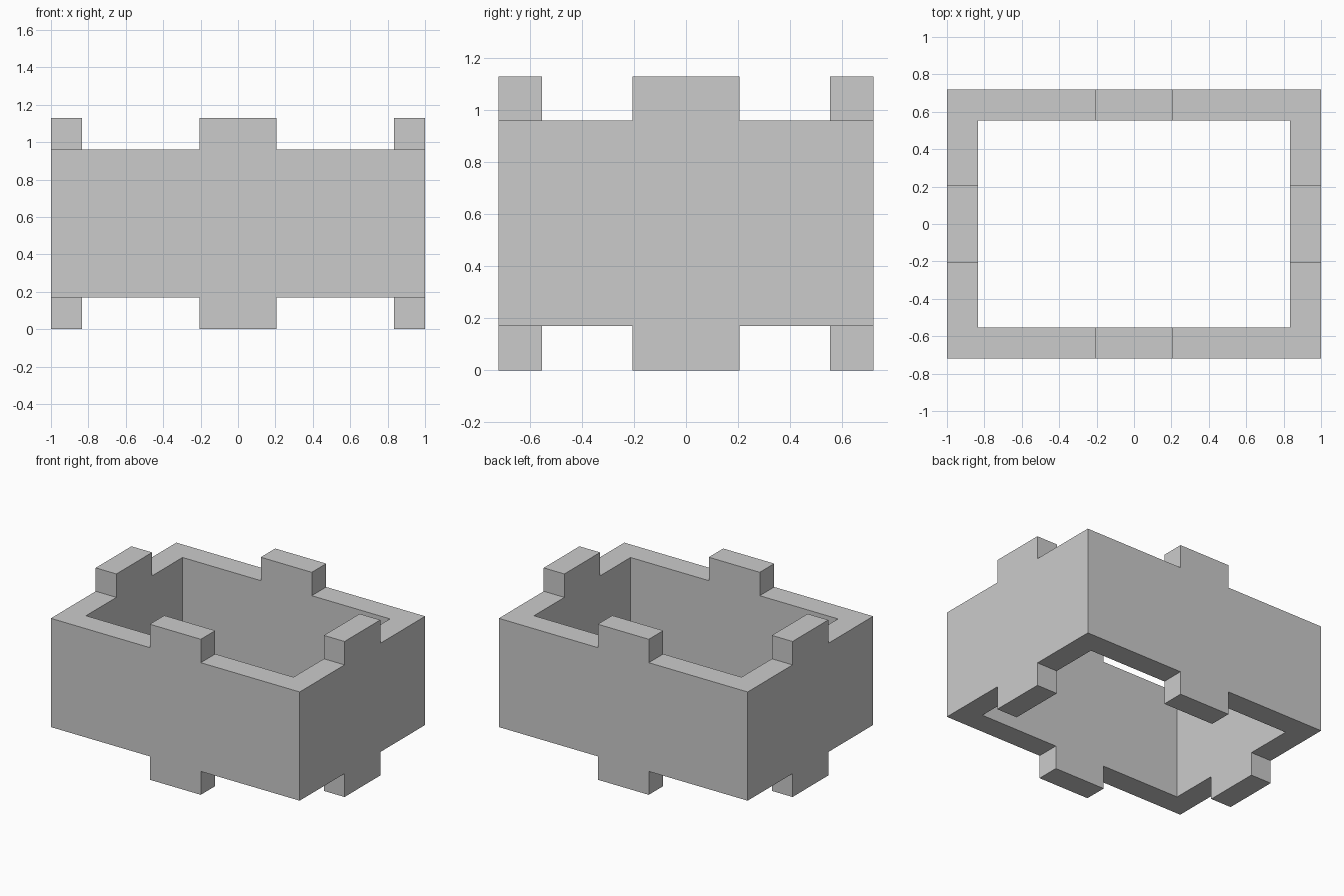
import bpy
import bmesh

HX, HY = 1.0, 0.72            # outer half sizes
WALL = 0.166                  # wall thickness
TAB = 0.205                   # half width of a tab
LOW, HIGH, TOP = 0.17, 0.96, 1.13

cube = bpy.data.objects.get("Cube")
if cube:
    bpy.data.objects.remove(cube, do_unlink=True)

grey = bpy.data.materials.new("plain_grey")
grey.use_nodes = True
colour = (0.6, 0.6, 0.6, 1.0)
grey.diffuse_color = colour
grey.node_tree.nodes["Principled BSDF"].inputs["Base Color"].default_value = colour


def outline(x, y):
    """Rectangle, anticlockwise, with the tab edges marked on each side."""
    return [(-x, -y), (-TAB, -y), (TAB, -y), (x, -y), (x, -TAB), (x, TAB),
            (x, y), (TAB, y), (-TAB, y), (-x, y), (-x, TAB), (-x, -TAB)]


bm = bmesh.new()


def ring(points, z):
    return [bm.verts.new((x, y, z)) for x, y in points]


# Open rectangular frame
outer, inner = outline(HX, HY), outline(HX - WALL, HY - WALL)
ol, oh = ring(outer, LOW), ring(outer, HIGH)
il, ih = ring(inner, LOW), ring(inner, HIGH)
tab_faces = []
for i in range(len(outer)):
    j = (i + 1) % len(outer)
    bm.faces.new((ol[i], ol[j], oh[j], oh[i]))
    bm.faces.new((il[j], il[i], ih[i], ih[j]))
    upper = bm.faces.new((oh[i], oh[j], ih[j], ih[i]))
    lower = bm.faces.new((ol[j], ol[i], il[i], il[j]))
    if i % 3 == 1:
        tab_faces += [(upper, TOP - HIGH), (lower, -LOW)]

# Tabs in the middle of every edge, above and below
for face, rise in tab_faces:
    cap = bmesh.ops.extrude_discrete_faces(bm, faces=[face])["faces"][0]
    bmesh.ops.translate(bm, verts=cap.verts, vec=(0, 0, rise))

# Join the coplanar panels into clean flat walls
bmesh.ops.dissolve_limit(bm, angle_limit=0.01, verts=bm.verts, edges=bm.edges)
bmesh.ops.recalc_face_normals(bm, faces=bm.faces)

mesh = bpy.data.meshes.new("tabbed_frame")
bm.to_mesh(mesh)
bm.free()
mesh.materials.append(grey)
frame = bpy.data.objects.new("tabbed_frame", mesh)
bpy.context.collection.objects.link(frame)
